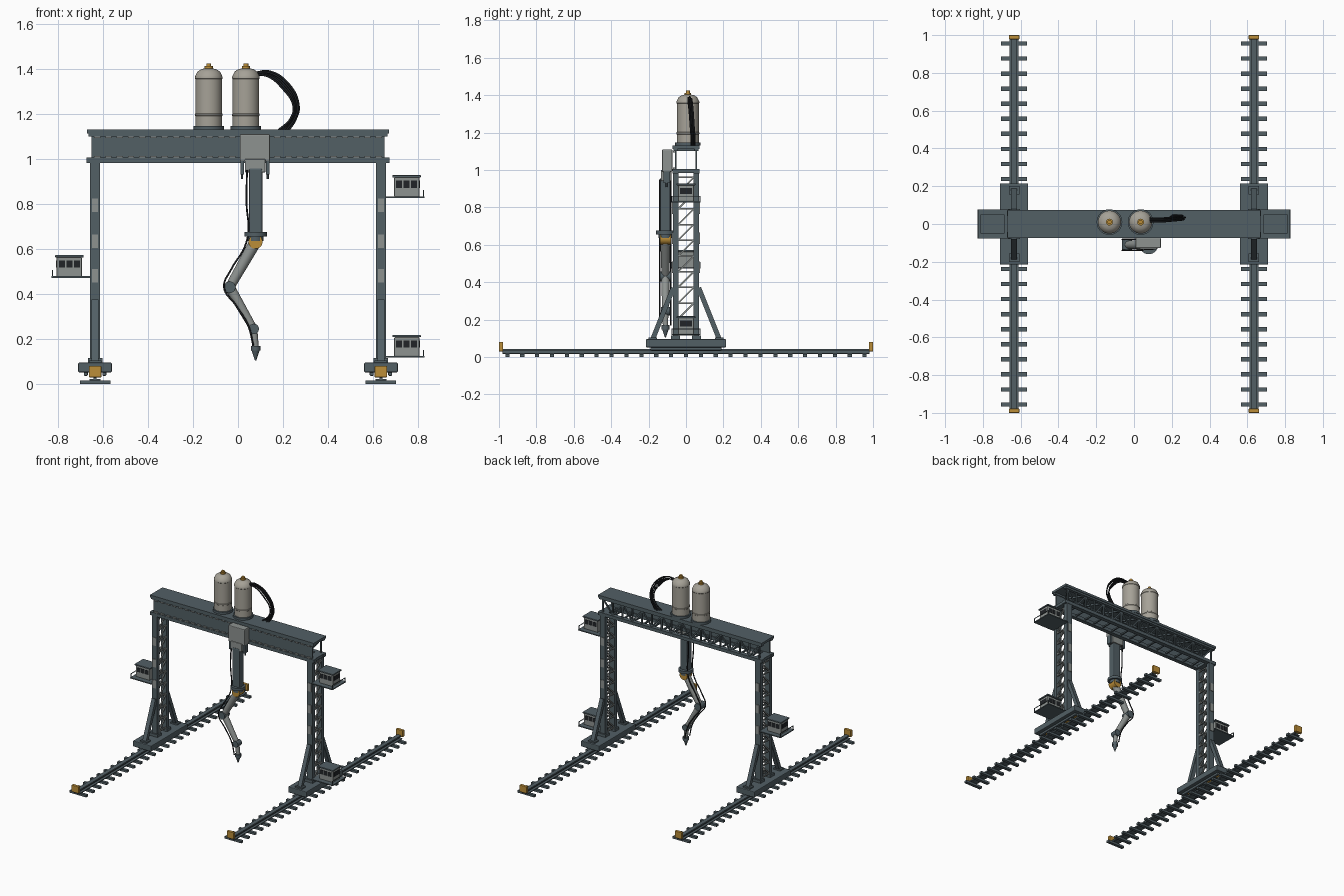
import bpy, bmesh, math
from mathutils import Vector, Matrix

if "Cube" in bpy.data.objects:
    bpy.data.objects.remove(bpy.data.objects["Cube"])


def mat(name, c):
    m = bpy.data.materials.new(name)
    m.diffuse_color = (*c, 1)
    m.use_nodes = True
    m.node_tree.nodes["Principled BSDF"].inputs["Base Color"].default_value = m.diffuse_color
    return m


STEEL = mat("steel_blue", (0.085, 0.115, 0.13))
LIGHT = mat("light_steel", (0.27, 0.29, 0.28))
CREAM = mat("tank_paint", (0.38, 0.36, 0.31))
YELLOW = mat("safety_yellow", (0.5, 0.27, 0.04))
BLACK = mat("rubber_black", (0.015, 0.017, 0.02))


class Part:
    """Collects primitives into a single named mesh object."""
    def __init__(self, name, material):
        self.name, self.mat, self.bm = name, material, bmesh.new()

    def box(self, x0, x1, y0, y1, z0, z1):
        m = Matrix.Translation(((x0 + x1) / 2, (y0 + y1) / 2, (z0 + z1) / 2)) @ \
            Matrix.Diagonal((abs(x1 - x0), abs(y1 - y0), abs(z1 - z0), 1))
        bmesh.ops.create_cube(self.bm, size=1, matrix=m)
        return self

    def bar(self, a, b, w, d):
        a, b = Vector(a), Vector(b)
        v = b - a
        m = Matrix.Translation((a + b) / 2) @ v.to_track_quat('Z', 'Y').to_matrix().to_4x4() @ \
            Matrix.Diagonal((w, d, v.length, 1))
        bmesh.ops.create_cube(self.bm, size=1, matrix=m)
        return self

    def rod(self, a, b, r1, r2=None, n=20):
        a, b = Vector(a), Vector(b)
        v = b - a
        m = Matrix.Translation((a + b) / 2) @ v.to_track_quat('Z', 'Y').to_matrix().to_4x4()
        bmesh.ops.create_cone(self.bm, cap_ends=True, segments=n, radius1=r1,
                              radius2=r1 if r2 is None else r2, depth=v.length, matrix=m)
        return self

    def lathe(self, x, y, prof, n=32):
        vs = [self.bm.verts.new((x + r, y, z)) for r, z in prof]
        es = [self.bm.edges.new(p) for p in zip(vs, vs[1:])]
        bmesh.ops.spin(self.bm, geom=vs + es, cent=(x, y, 0), axis=(0, 0, 1),
                       angle=2 * math.pi, steps=n, use_merge=True)
        bmesh.ops.remove_doubles(self.bm, verts=self.bm.verts[:], dist=1e-5)
        return self

    def done(self, smooth=False, bevel=0):
        bmesh.ops.recalc_face_normals(self.bm, faces=self.bm.faces[:])
        me = bpy.data.meshes.new(self.name)
        self.bm.to_mesh(me)
        self.bm.free()
        me.materials.append(self.mat)
        ob = bpy.data.objects.new(self.name, me)
        bpy.context.collection.objects.link(ob)
        if bevel:
            b = ob.modifiers.new("bevel", 'BEVEL')
            b.width, b.segments = bevel, 2
        if smooth:
            bpy.ops.object.select_all(action='DESELECT')
            bpy.context.view_layer.objects.active = ob
            ob.select_set(True)
            bpy.ops.object.shade_smooth_by_angle(angle=math.radians(35))
        return ob


def hose(name, pts, r):
    cu = bpy.data.curves.new(name, 'CURVE')
    cu.dimensions, cu.bevel_depth, cu.bevel_resolution, cu.resolution_u = '3D', r, 2, 8
    sp = cu.splines.new('BEZIER')
    sp.bezier_points.add(len(pts) - 1)
    for bp, p in zip(sp.bezier_points, pts):
        bp.co = p
        bp.handle_left_type = bp.handle_right_type = 'AUTO'
    cu.materials.append(BLACK)
    bpy.context.collection.objects.link(bpy.data.objects.new(name, cu))


for side, s in (("left", -1), ("right", 1)):
    X = 0.635 * s
    # Track: sleepers, I-section rail and end stops
    p = Part(side + "_sleepers", STEEL)
    for i in range(25):
        y = -0.955 + i * 1.91 / 24
        p.box(X - 0.068, X + 0.068, y - 0.011, y + 0.011, 0, 0.016)
    p.done()
    p = Part(side + "_rail", STEEL)
    p.box(X - 0.024, X + 0.024, -0.98, 0.98, 0.016, 0.022)
    p.box(X - 0.006, X + 0.006, -0.98, 0.98, 0.022, 0.034)
    p.box(X - 0.015, X + 0.015, -0.98, 0.98, 0.032, 0.042).done()
    p = Part(side + "_end_stops", YELLOW)
    for t in (-1, 1):
        p.box(X - 0.028, X + 0.028, t * 0.978, t, 0.03, 0.08)
    p.done(bevel=0.003)

    # Bogie with wheels and running trucks
    p = Part(side + "_bogie", STEEL)
    p.box(X - 0.075, X + 0.075, -0.215, 0.215, 0.052, 0.095)
    p.box(X - 0.05, X - 0.032, -0.19, 0.19, 0.036, 0.055)
    p.box(X + 0.032, X + 0.05, -0.19, 0.19, 0.036, 0.055).done(bevel=0.005)
    p = Part(side + "_wheels", YELLOW)
    for y in (-0.15, -0.06, 0.06, 0.15):
        p.rod((X - 0.02, y, 0.06), (X + 0.02, y, 0.06), 0.018)
    p.done(True)

    # Lattice tower: two posts with rungs and diagonals
    p = Part(side + "_tower_posts", STEEL)
    for t in (-1, 1):
        p.box(X - 0.022, X + 0.022, t * 0.04, t * 0.07, 0.09, 1.0)
        p.bar((X, t * 0.18, 0.09), (X, t * 0.068, 0.37), 0.03, 0.026)
        p.box(X - 0.028, X + 0.028, t * 0.155, t * 0.2, 0.095, 0.105)
        p.box(X - 0.032, X + 0.032, t * 0.032, t * 0.08, 0.095, 0.115)
    p.done()
    p = Part(side + "_tower_lattice", LIGHT)
    for i in range(11):
        z = 0.12 + i * 0.084
        for dx in (-0.016, 0.016):
            p.bar((X + dx, -0.045, z), (X + dx, 0.045, z), 0.008, 0.008)
            if i < 10:
                p.bar((X + dx, -0.042, z), (X + dx, 0.042, z + 0.084), 0.008, 0.008)
    p.done()
    p = Part(side + "_tower_plates", LIGHT)
    for z in (0.48, 0.635, 0.795):
        for t in (-1, 1):
            p.box(X - 0.014, X + 0.014, t * 0.069, t * 0.074, z - 0.03, z + 0.03)
    p.done()
    # Tower head under the girder
    Part(side + "_tower_head", STEEL).box(X - 0.032, X + 0.032, -0.072, 0.072, 0.985, 1.006).done()

# Girder: top deck, front web, rear truss, lower flanges, cross members
Part("girder_deck", STEEL).box(-0.67, 0.67, -0.073, 0.073, 1.113, 1.13) \
    .box(-0.665, 0.665, -0.068, -0.045, 1.1, 1.113).box(-0.665, 0.665, 0.045, 0.068, 1.1, 1.113).done()
Part("girder_front_web", STEEL).box(-0.65, 0.65, -0.06, -0.05, 0.99, 1.11).done()
p = Part("girder_flanges", STEEL)
for t in (-1, 1):
    p.box(-0.672, 0.672, t * 0.042, t * 0.072, 0.982, 1.006)
p.done()
p = Part("girder_truss", STEEL)
N = 16
for i in range(N + 1):
    x = -0.64 + i * 1.28 / N
    p.bar((x, 0.055, 1.0), (x, 0.055, 1.105), 0.01, 0.01)
    p.bar((x, -0.055, 0.995), (x, 0.055, 0.995), 0.01, 0.01)
    if i < N:
        x2, e = x + 1.28 / N, 1 if i % 2 else -1
        p.bar((x, 0.055, 1.053 - e * 0.05), (x2, 0.055, 1.053 + e * 0.05), 0.009, 0.009)
        p.bar((x, -e * 0.055, 1.107), (x2, e * 0.055, 1.107), 0.01, 0.01)
p.done()
p = Part("girder_cleats", LIGHT)
for i in range(26):
    x = -0.625 + i * 0.05
    p.box(x - 0.014, x + 0.014, -0.07, -0.06, 1.092, 1.1)
    p.box(x - 0.014, x + 0.014, -0.07, -0.06, 1.006, 1.013)
p.done()

# Cabins on the outside of the towers
for name, s, z in (("left_cabin", -1, 0.475), ("right_upper_cabin", 1, 0.83), ("right_lower_cabin", 1, 0.12)):
    def bx(part, a, b, *r):
        return part.box(s * a, s * b, *r)
    p = Part(name + "_deck", STEEL)
    bx(p, 0.655, 0.828, -0.078, 0.078, z - 0.003, z + 0.004)
    for t in (-1, 1):
        bx(p, 0.823, 0.827, t * 0.072, t * 0.077, z, z + 0.03)
    bx(p, 0.823, 0.827, -0.077, 0.077, z + 0.028, z + 0.032)
    p.done()
    p = Part(name + "_body", LIGHT)
    bx(p, 0.694, 0.806, -0.042, 0.042, z + 0.003, z + 0.088)
    p.done(bevel=0.003)
    p = Part(name + "_roof", STEEL)
    bx(p, 0.686, 0.812, -0.05, 0.05, z + 0.088, z + 0.098)
    p.done(bevel=0.002)
    p = Part(name + "_windows", BLACK)
    for i in range(3):
        a = 0.703 + i * 0.033
        for t in (-1, 1):
            bx(p, a, a + 0.026, t * 0.04, t * 0.044, z + 0.042, z + 0.074)
    bx(p, 0.804, 0.808, -0.032, 0.032, z + 0.042, z + 0.074)
    p.done()

# Tanks on the deck
for name, x in (("left_tank", -0.13), ("right_tank", 0.035)):
    y = 0.01
    Part(name + "_base", STEEL).rod((x, y, 1.13), (x, y, 1.146), 0.068, n=32).done(True)
    Part(name, CREAM).lathe(x, y, [(0, 1.146), (0.059, 1.146), (0.059, 1.19), (0.061, 1.192), (0.061, 1.2),
        (0.059, 1.202), (0.059, 1.355), (0.061, 1.357), (0.061, 1.365), (0.058, 1.372), (0.05, 1.388),
        (0.035, 1.398), (0.016, 1.403), (0, 1.404)]).done(True)
    Part(name + "_valve", YELLOW).rod((x, y, 1.4), (x, y, 1.412), 0.018) \
        .rod((x, y, 1.412), (x, y, 1.424), 0.011).done(True)
# Hose bundle from right tank to the deck
for i in range(5):
    d, y = (i - 2) * 0.006, 0.012 + (i % 3) * 0.009
    hose("tank_hose_%d" % i, [(0.08, y, 1.38 + d / 3), (0.135, y, 1.378 + d), (0.21 + d, y + 0.006, 1.325 + d),
         (0.258 + d, y + 0.012, 1.235), (0.246 + d, y + 0.016, 1.18), (0.2 + 2 * d, y + 0.016, 1.125)], 0.0045)

# Trolley riding on the front web
Y = -0.11
Part("trolley_body", LIGHT).box(0.008, 0.142, -0.128, -0.073, 0.99, 1.11) \
    .box(0.03, 0.122, -0.134, -0.078, 0.94, 1.0).done(bevel=0.005)
p = Part("trolley_clamps", STEEL)
for x in (0.018, 0.132):
    p.box(x - 0.008, x + 0.008, -0.12, -0.085, 0.93, 1.0)
    p.rod((x, -0.105, 0.91), (x, -0.105, 0.94), 0.005)
p.done()

# Arm: mast, mounting flange, shoulder
Part("arm_mast", STEEL).box(0.048, 0.108, -0.138, -0.084, 0.66, 0.96).done(bevel=0.008)
Part("arm_flange", STEEL).rod((0.078, Y, 0.655), (0.078, Y, 0.675), 0.05, n=28) \
    .rod((0.078, Y, 0.635), (0.078, Y, 0.656), 0.036, n=28).done(True)
S, E, W = Vector((0.078, Y, 0.632)), Vector((-0.037, Y, 0.43)), Vector((0.07, Y, 0.245))
off = Vector((0, 0.03, 0))
Part("shoulder_joint", YELLOW).rod(S - off, S + off, 0.031, n=28).done(True)
# Links with joint drums
Part("upper_arm", LIGHT).rod(S, E, 0.027, 0.021).done(True)
Part("elbow_joint", STEEL).rod(E - off, E + off, 0.026, n=28).done(True)
Part("forearm", LIGHT).rod(E, W, 0.023, 0.017).done(True)
Part("wrist_joint", STEEL).rod(W - off * 0.8, W + off * 0.8, 0.023, n=28).done(True)
Part("wrist", LIGHT).rod(W, (0.078, Y, 0.165), 0.016, 0.014).done(True)
Part("tool_head", STEEL).rod((0.078, Y, 0.148), (0.078, Y, 0.17), 0.021) \
    .rod((0.078, Y, 0.105), (0.078, Y, 0.15), 0.003, 0.018).done(True)
# Cables along the arm
for i, y in enumerate((-0.14, -0.082)):
    hose("arm_cable_%d" % i, [(0.04, y, 0.95), (0.038, y, 0.8), (0.046, y, 0.68), (0.03, y, 0.61),
         (-0.03, y, 0.51), (-0.062, y, 0.43), (-0.01, y, 0.35), (0.045, y, 0.26), (0.068, y, 0.17)], 0.004)
